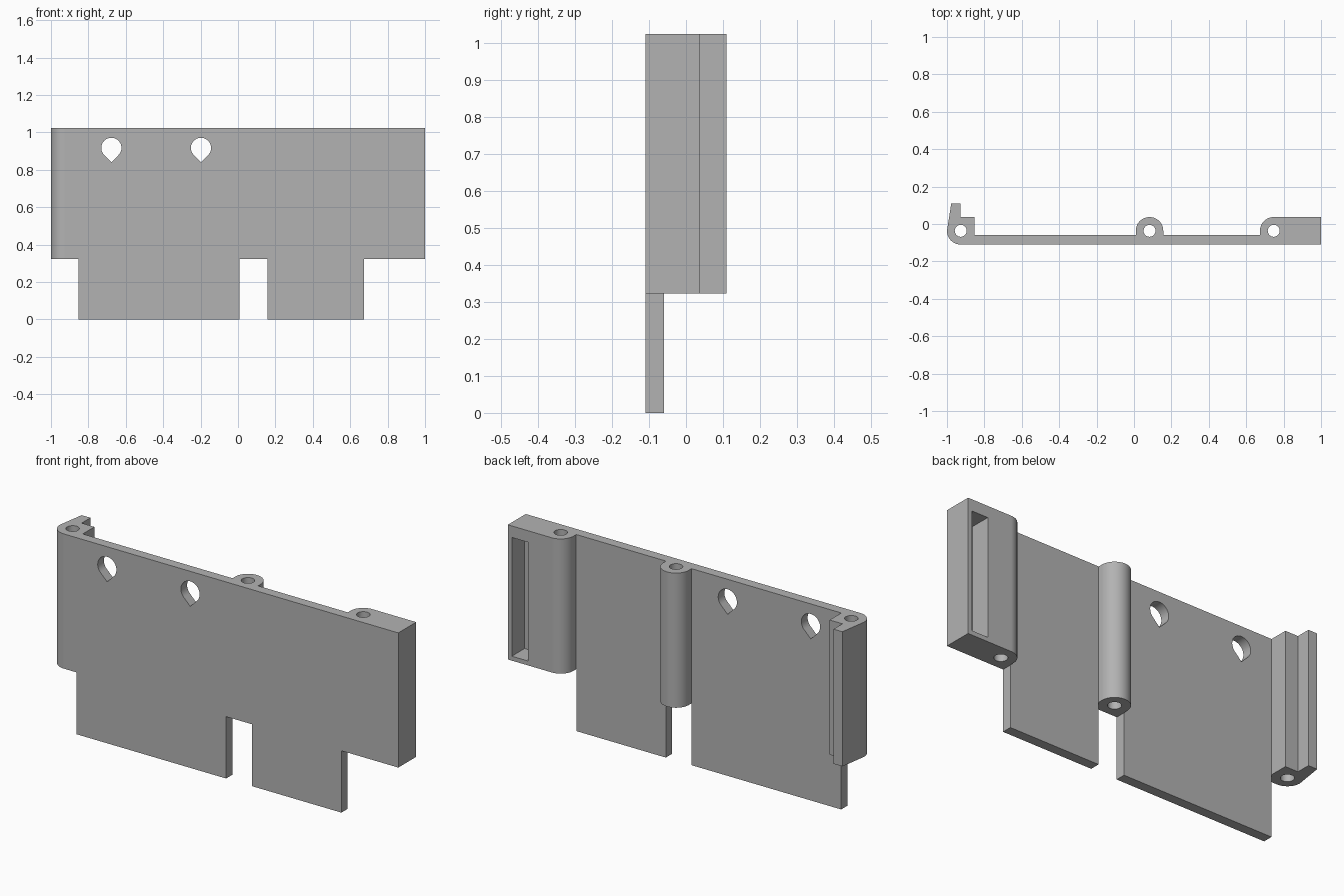
import bpy, bmesh
from math import cos, sin, radians
from mathutils import Vector

cube = bpy.data.objects.get("Cube")
if cube:
    bpy.data.objects.remove(cube, do_unlink=True)

FRONT, PANEL_BACK, BLOCK_BACK, FLANGE_BACK = -0.11, -0.059, 0.037, 0.11
TOP, STEP = 1.023, 0.322
R = (BLOCK_BACK - FRONT) / 2          # knuckle radius
CY = FRONT + R                        # bore axis depth
LEFT_X, MID_X, RIGHT_X = R - 1, 0.083, 0.747

grey = bpy.data.materials.new("plain grey")
grey.use_nodes = True
grey.diffuse_color = (0.45, 0.45, 0.45, 1)
grey.node_tree.nodes["Principled BSDF"].inputs["Base Color"].default_value = grey.diffuse_color


def arc(cx, cy, r, start, end, n=24):
    """Points along an arc, angles in degrees."""
    angles = [radians(start + (end - start) * i / n) for i in range(n + 1)]
    return [(cx + r * cos(a), cy + r * sin(a)) for a in angles]


def prism(name, outline, lo, hi, axis="z"):
    """Extrude an xy outline along z, or an xz outline along y."""
    def place(p, d):
        return (p[0], p[1], d) if axis == "z" else (p[0], d, p[1])
    bm = bmesh.new()
    face = bm.faces.new([bm.verts.new(place(p, lo)) for p in outline])
    extruded = bmesh.ops.extrude_face_region(bm, geom=[face])["geom"]
    verts = [v for v in extruded if isinstance(v, bmesh.types.BMVert)]
    bmesh.ops.translate(bm, verts=verts, vec=Vector(place((0, 0), hi - lo)))
    bmesh.ops.recalc_face_normals(bm, faces=bm.faces)
    mesh = bpy.data.meshes.new(name)
    bm.to_mesh(mesh)
    bm.free()
    mesh.materials.append(grey)
    obj = bpy.data.objects.new(name, mesh)
    bpy.context.collection.objects.link(obj)
    return obj


def box(name, x0, x1, y0, y1, z0, z1):
    return prism(name, [(x0, y0), (x1, y0), (x1, y1), (x0, y1)], z0, z1)


# Plan outline: front face, solid end block, middle knuckle, flanged end
outline = [(1, FRONT), (1, BLOCK_BACK)]
outline += arc(RIGHT_X, CY, R, 90, 180) + [(RIGHT_X - R, PANEL_BACK)]
outline += [(MID_X + R, PANEL_BACK)] + arc(MID_X, CY, R, 0, 180, 40) + [(MID_X - R, PANEL_BACK)]
outline += [(LEFT_X + R, PANEL_BACK), (LEFT_X + R, BLOCK_BACK), (LEFT_X, BLOCK_BACK),
            (LEFT_X, FLANGE_BACK), (-0.977, FLANGE_BACK)]
outline += arc(LEFT_X, CY, R, 180, 270)
body = prism("hinged_panel", outline, 0, TOP)

# Clearances below the knuckles leave two thin tabs
cutters = [
    box("left_clearance", -1.2, LEFT_X + R + 0.001, -0.3, 0.3, -0.1, STEP),
    box("middle_clearance", MID_X - R - 0.001, MID_X + R + 0.001, -0.3, 0.3, -0.1, STEP),
    box("right_clearance", RIGHT_X - R - 0.001, 1.2, -0.3, 0.3, -0.1, STEP),
    # Tall pocket in the back of the solid block
    box("back_pocket", 0.885, 0.977, -0.068, 0.2, 0.345, 0.963),
]
# Pin bores through the knuckles
for x in (LEFT_X, MID_X, RIGHT_X):
    cutters.append(prism("pin_bore", arc(x, CY, 0.032, 0, 360, 32)[:-1], 0.2, 1.2))
# Teardrop holes with the point downwards
for x in (-0.677, -0.198):
    drop = arc(x, 0.917, 0.054, -45, 225, 30) + [(x, 0.917 - 0.054 * 2 ** 0.5)]
    cutters.append(prism("teardrop_hole", drop, -0.3, 0.3, "y"))

# Apply the cuts
bpy.context.view_layer.objects.active = body
body.select_set(True)
for cutter in cutters:
    cutter.hide_render = True
    mod = body.modifiers.new(cutter.name, "BOOLEAN")
    mod.operation, mod.solver, mod.object = "DIFFERENCE", "EXACT", cutter
    bpy.ops.object.modifier_apply(modifier=mod.name)
    bpy.data.objects.remove(cutter, do_unlink=True)

# Smooth the round parts, keep the large faces flat
bpy.ops.object.shade_smooth_by_angle(angle=radians(25))
weighted = body.modifiers.new("flat_faces", "WEIGHTED_NORMAL")
weighted.keep_sharp = True
